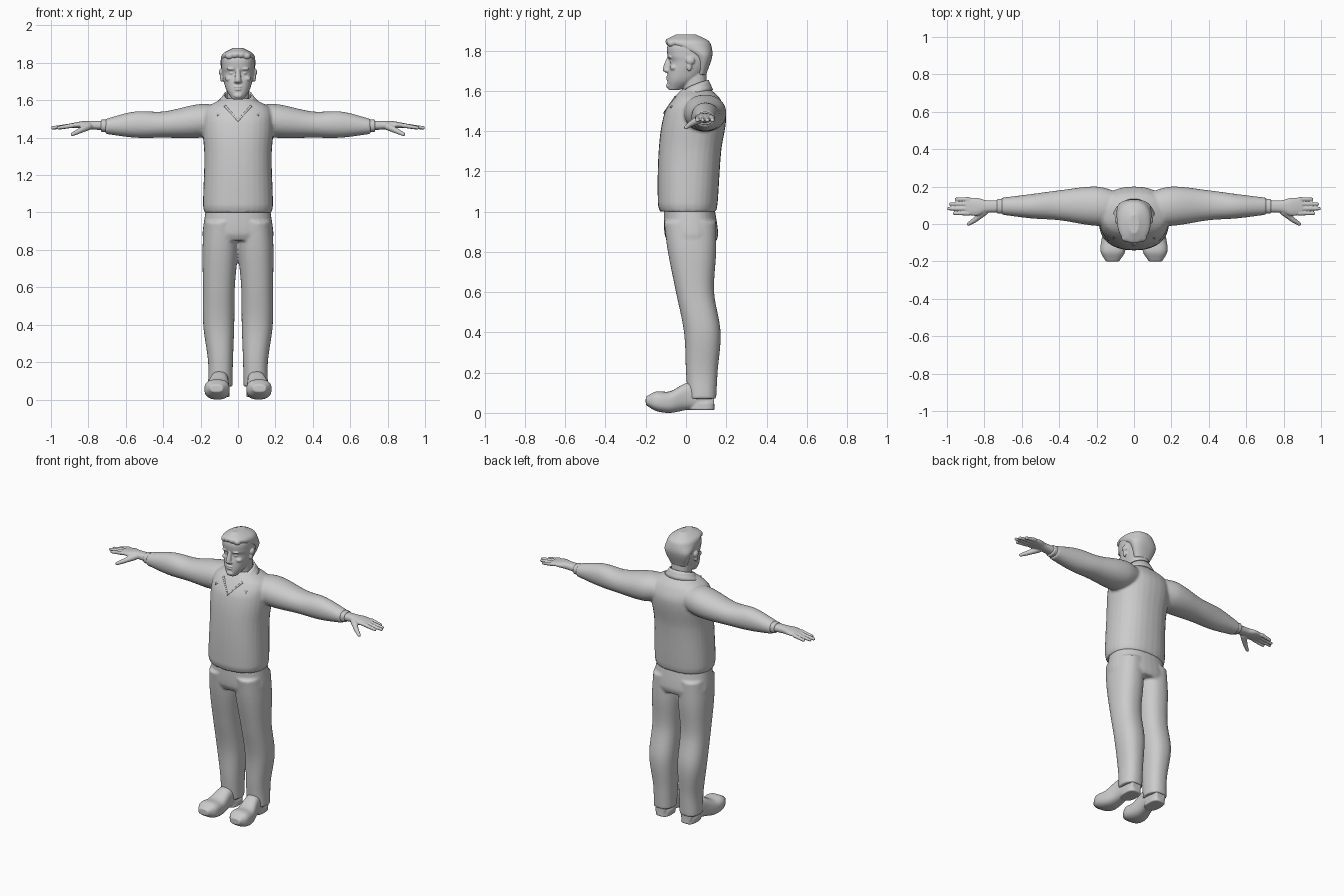
import bpy, bmesh
from math import sin, cos, pi, copysign
from mathutils import Vector, Matrix

cube = bpy.data.objects.get("Cube")
if cube:
    bpy.data.objects.remove(cube)

grey = bpy.data.materials.new("plain grey")
grey.use_nodes = True
colour = (.6, .6, .6, 1)
grey.diffuse_color = colour
grey.node_tree.nodes["Principled BSDF"].inputs["Base Color"].default_value = colour


def blend(before, start, end, after, t):
    """Smooth curve through section values; the first value runs evenly along the axis."""
    step = end[0] - start[0]
    values = [start[0] + step * t]
    for w, p, q, r in list(zip(before, start, end, after))[1:]:
        leave = (q - w) / (end[0] - before[0]) * step
        arrive = (r - p) / (after[0] - start[0]) * step
        ease = t * t * (3 - 2 * t)
        values.append(p + (q - p) * ease + leave * t * (1 - t) ** 2 - arrive * t * t * (1 - t))
    return values


def loft(bm, axis, sections, power=2.3, sides=32, steps=8):
    """Skin rounded sections (position, low u, high u, low v, high v) along an axis."""
    dense = []
    for i in range(len(sections) - 1):
        before = sections[max(i - 1, 0)]
        after = sections[min(i + 2, len(sections) - 1)]
        dense += [blend(before, sections[i], sections[i + 1], after, j / steps) for j in range(steps)]
    dense.append(sections[-1])
    rings = []
    for position, low_u, high_u, low_v, high_v in dense:
        ring = []
        for k in range(sides):
            angle = 2 * pi * k / sides
            across, along = (copysign(abs(f) ** (2 / power), f) for f in (cos(angle), sin(angle)))
            u = (low_u + high_u + across * (high_u - low_u)) / 2
            v = (low_v + high_v + along * (high_v - low_v)) / 2
            corner = {"x": (position, u, v), "y": (u, position, v), "z": (u, v, position)}[axis]
            ring.append(bm.verts.new(corner))
        rings.append(ring)
    for lower, upper in zip(rings, rings[1:]):
        for k in range(sides):
            following = (k + 1) % sides
            bm.faces.new((lower[k], lower[following], upper[following], upper[k]))
    bm.faces.new(rings[0])
    bm.faces.new(rings[-1])


def upright(bm, sections, power=2.3):
    """Loft sections (height, half width, front, back) that are centred on x."""
    loft(bm, "z", [(height, -half, half, front, back) for height, half, front, back in sections], power)


def ball(bm, centre, size):
    place = Matrix.Translation(centre) @ Matrix.Diagonal((*size, 1))
    bmesh.ops.create_uvsphere(bm, u_segments=16, v_segments=10, radius=1, matrix=place)


def finger(bm, start, end, thick, thin):
    """Tapered round digit made from a row of balls."""
    count = 16
    for i in range(count + 1):
        t = i / count
        radius = thick + (thin - thick) * t
        ball(bm, Vector(start).lerp(Vector(end), t), (radius, radius, radius))


def finish(name, bm, voxel=0, mirror=False, smooth=2):
    """Make the object, fuse its overlapping pieces and soften the joins."""
    bmesh.ops.recalc_face_normals(bm, faces=bm.faces)
    mesh = bpy.data.meshes.new(name)
    bm.to_mesh(mesh)
    bm.free()
    mesh.shade_smooth()
    mesh.materials.append(grey)
    part = bpy.data.objects.new(name, mesh)
    bpy.context.collection.objects.link(part)
    if mirror:
        part.modifiers.new("Mirror", "MIRROR").use_mirror_merge = False
    if voxel:
        fuse = part.modifiers.new("Fuse", "REMESH")
        fuse.mode = "VOXEL"
        fuse.voxel_size = voxel
        fuse.use_smooth_shade = True
        soften = part.modifiers.new("Soften", "SMOOTH")
        soften.factor = .5
        soften.iterations = smooth
    return part


# Sweater: torso fused with both sleeves
bm = bmesh.new()
upright(bm, [(1, .18, -.13, .15), (1.04, .187, -.14, .157), (1.3, .18, -.136, .175),
             (1.48, .19, -.11, .2), (1.56, .17, -.065, .17), (1.61, .08, -.02, .12)])
sleeve = [(.08, 0, .17, 1.43, 1.57), (.2, -.01, .2, 1.4, 1.58), (.4, .02, .18, 1.4, 1.54),
          (.55, .03, .16, 1.4, 1.54), (.71, .05, .14, 1.42, 1.5)]
for side in (1, -1):
    loft(bm, "x", [(side * section[0], *section[1:]) for section in sleeve], 2.1)
finish("sweater", bm, .008, smooth=3)

# Neckline trim: a thin tube forming the V
trim = bpy.data.curves.new("neckline", "CURVE")
trim.dimensions = "3D"
trim.bevel_depth = .006
trim.materials.append(grey)
line = trim.splines.new("POLY")
line.points.add(4)
for i, point in enumerate(line.points):
    rise = abs(i - 2) / 2
    point.co = ((i - 2) * .035, .055 * rise - .107, 1.49 + .08 * rise, 1)
bpy.context.collection.objects.link(bpy.data.objects.new("neckline", trim))

# Shirt collar: folded band that drops into two pointed flaps
bm = bmesh.new()
rows = []
for i in range(41):
    turn = i / 20 - 1
    top, low = turn * pi * .96, turn * pi * .75
    drop = turn ** 4
    grow = 1 + drop / 2
    upper = Vector((.076 * sin(top), .04 + .072 * cos(top), 1.655 - .085 * turn * turn))
    lower = Vector((.105 * sin(low) * grow, .045 + .09 * cos(low) * grow - .03 * drop, 1.605 - .085 * drop))
    rows.append([bm.verts.new(upper.lerp(lower, k / 3)) for k in range(4)])
for row, following in zip(rows, rows[1:]):
    for k in range(3):
        bm.faces.new((row[k], following[k], following[k + 1], row[k + 1]))
collar = finish("collar", bm)
collar.modifiers.new("Thickness", "SOLIDIFY").thickness = .009

# Trousers: hips fused with both legs
bm = bmesh.new()
upright(bm, [(1.03, .17, -.11, .14), (.89, .19, -.107, .16), (.85, .185, -.09, .15)])
leg = [(.95, 0, .18, -.11, .15), (.8, 0, .19, -.09, .15), (.6, .017, .187, -.05, .14),
       (.4, .02, .186, -.01, .172), (.2, .027, .16, 0, .157), (.07, .03, .16, .01, .15)]
for side in (1, -1):
    loft(bm, "z", [(height, side * inner, side * outer, front, back)
                   for height, inner, outer, front, back in leg])
finish("trousers", bm, .008, smooth=3)

# Shoes: upper with raised toe, plus heel block
bm = bmesh.new()
loft(bm, "y", [(-.2, .08, .15, .04, .08), (-.15, .048, .178, .01, .106), (-.08, .046, .173, 0, .107),
               (0, .05, .15, .014, .148), (.06, .05, .14, .02, .15), (.14, .06, .13, .026, .1)], 2.6)
loft(bm, "z", [(.014, .045, .14, .015, .143), (.05, .047, .14, .02, .14)], 3)
finish("shoes", bm, .006, mirror=True)

# Hands: wrist and palm, four fingers and a two-jointed thumb
bm = bmesh.new()
loft(bm, "x", [(.68, .06, .13, 1.437, 1.49), (.79, .06, .127, 1.445, 1.49),
               (.84, .044, .14, 1.45, 1.487), (.9, .05, .138, 1.454, 1.475)])
for i, reach in enumerate((.96, .99, .98, .95)):
    spread = .057 + .025 * i
    finger(bm, (.885, spread, 1.465), (reach, spread, 1.453), .0125, .0095)
knuckle = (.85, .022, 1.435)
finger(bm, (.8, .065, 1.46), knuckle, .02, .014)
finger(bm, knuckle, (.885, 0, 1.418), .014, .01)
finish("hands", bm, .004, mirror=True)

# Shirt cuffs
bm = bmesh.new()
loft(bm, "x", [(end, .055, .135, 1.43, 1.497) for end in (.69, .733)])
finish("cuffs", bm, .005, mirror=True, smooth=1)

# Head: neck, skull, nose, mouth, brows, cheeks and ears fused together
bm = bmesh.new()
upright(bm, [(1.54, .06, -.01, .11), (1.7, .06, -.02, .1)])
upright(bm, [(1.605, .03, -.088, -.03), (1.65, .06, -.092, .05), (1.7, .076, -.089, .1),
             (1.745, .085, -.081, .121), (1.775, .088, -.092, .126), (1.83, .083, -.09, .117),
             (1.87, .045, -.05, .07)], 2.4)
upright(bm, [(1.69, .012, -.1, -.07), (1.703, .017, -.116, -.07), (1.77, .009, -.093, -.07)])
for height, width, depth in ((1.671, .024, .006), (1.658, .021, .007), (1.625, .024, .014)):
    ball(bm, (0, -.088, height), (width, .011, depth))
for side in (1, -1):
    ball(bm, (side * .034, -.079, 1.768), (.025, .013, .008))
    ball(bm, (side * .033, -.07, 1.745), (.014, .012, .008))
    ball(bm, (side * .045, -.06, 1.715), (.025, .02, .016))
    ball(bm, (side * .013, -.094, 1.7), (.009, .012, .008))
    ball(bm, (side * .09, .022, 1.75), (.012, .022, .02))
    ball(bm, (side * .086, .016, 1.72), (.01, .014, .022))
finish("head", bm, .004)

# Hair: short cap with a swept fringe
bm = bmesh.new()
upright(bm, [(1.68, .055, .05, .1), (1.77, .09, .035, .13), (1.82, .092, -.07, .127),
             (1.85, .08, -.102, .11), (1.88, .025, -.05, .05)])
for i in range(4):
    x = .03 * i - .045
    ball(bm, (x, abs(x) / 4 - .082, 1.846 - abs(x) / 5), (.024, .024, .02))
finish("hair", bm, .005)
